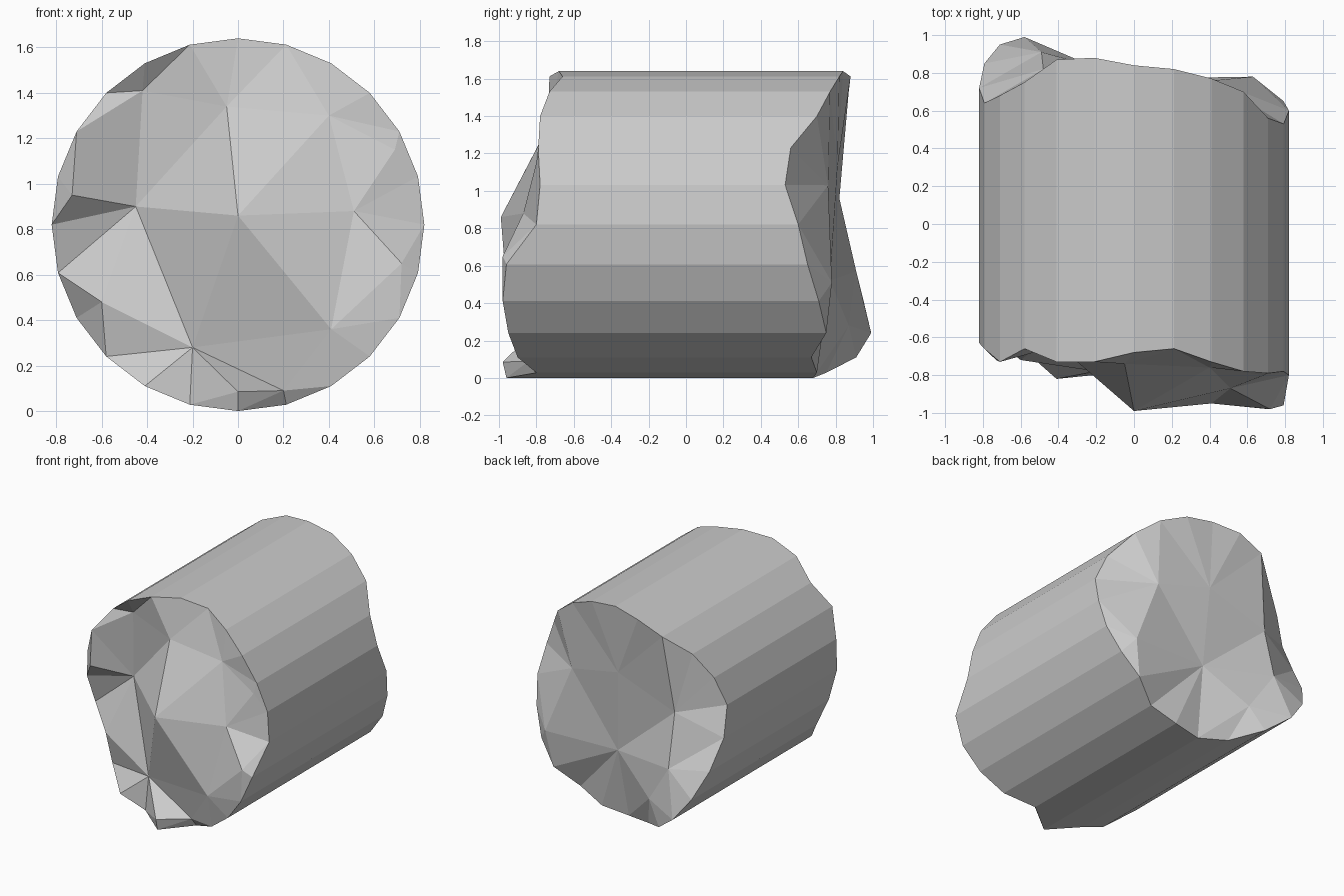
import bpy, bmesh
from math import cos, sin, radians
from mathutils import Vector
from mathutils.geometry import delaunay_2d_cdt

if "Cube" in bpy.data.objects:
    bpy.data.objects.remove(bpy.data.objects["Cube"])

R, SIDES = 0.82, 24

# depth (y) of each ragged rim, every 15 degrees from +x towards +z
FRONT_RIM = [-.80, -.78, -.79, -.78, -.73, -.66, -.68, -.73, -.73, -.66, -.73, -.66,
             -.63, -.57, -.54, -.67, -.82, -.80, -.96, -.80, -.90, -.95, -.98, -.96]
BACK_RIM = [.60, .53, .56, .70, .77, .82, .84, .88, .87, .75, .68, .64,
            .72, .85, .95, .99, .91, .75, .68, .70, .67, .75, .71, .65]

# peaks and hollows of the broken faces (x, y, z)
FRONT_PEAKS = [(-.45, -.60, .90), (-.05, -.74, 1.34), (0, -.99, .86), (.40, -.76, 1.30),
               (.51, -.87, .88), (.41, -.95, .36), (-.20, -.78, .28), (-.60, -.72, .48),
               (.69, -.80, 1.15), (-.42, -.65, 1.41), (-.73, -.72, .95), (.72, -.98, .65),
               (.20, -.84, .09), (0, -.98, .085)]
BACK_PEAKS = [(0, .81, 1.13), (.03, .77, .52), (-.48, .82, .96), (-.49, .91, .57),
              (.42, .76, 1.03), (.63, .78, .51), (-.30, .87, .28)]

bm = bmesh.new()


def make_rim(depths):
    return [bm.verts.new((R * cos(radians(15 * i)), y, R + R * sin(radians(15 * i))))
            for i, y in enumerate(depths)]


def broken_face(rim, peaks):
    verts = rim + [bm.verts.new(p) for p in peaks]
    flat = [Vector((v.co.x, v.co.z)) for v in verts]
    edges = [(i, (i + 1) % SIDES) for i in range(SIDES)]
    _, _, tris, _, _, _ = delaunay_2d_cdt(flat, edges, [], 1, 1e-5)
    for t in tris:
        bm.faces.new([verts[i] for i in t])


# bark wall between the two rims
front, back = make_rim(FRONT_RIM), make_rim(BACK_RIM)
for i in range(SIDES):
    j = (i + 1) % SIDES
    bm.faces.new((front[i], front[j], back[j], back[i]))

# jagged ends
broken_face(front, FRONT_PEAKS)
broken_face(back, BACK_PEAKS)

bmesh.ops.recalc_face_normals(bm, faces=bm.faces)
mesh = bpy.data.meshes.new("broken_column_drum")
bm.to_mesh(mesh)
bm.free()
bpy.context.collection.objects.link(bpy.data.objects.new("broken_column_drum", mesh))
